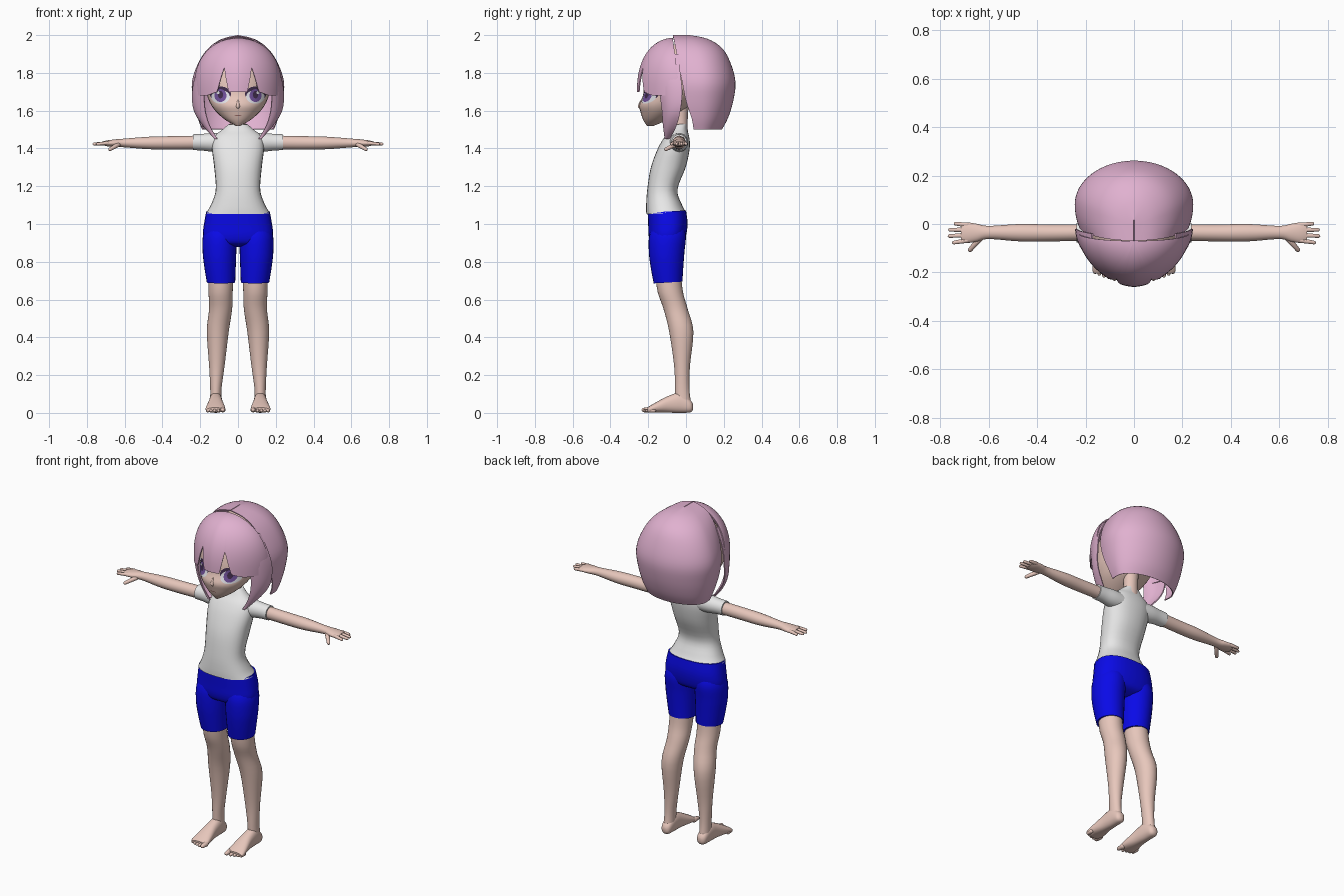
import bpy, bmesh, math
from mathutils import Vector
from mathutils.bvhtree import BVHTree

cube = bpy.data.objects.get("Cube")
if cube:
    bpy.data.objects.remove(cube, do_unlink=True)


def material(name, *rgb):
    m = bpy.data.materials.new(name)
    m.use_nodes = True
    m.diffuse_color = (*rgb, 1)
    m.node_tree.nodes["Principled BSDF"].inputs["Base Color"].default_value = (*rgb, 1)
    return m


SKIN = material("skin", .8, .57, .5)
HAIR = material("pink hair", .75, .44, .63)
WHITE = material("white cloth", .8, .8, .8)
BLUE = material("blue cloth", .003, .003, .8)
EYE = material("eye white", .8, .8, .85)
IRIS = material("purple iris", .16, .08, .32)
DARK = material("dark lash", .05, .025, .07)
LIP = material("mouth", .35, .16, .14)


def finish(name, bm, mat, mirror=False, recalc=True):
    bmesh.ops.remove_doubles(bm, verts=bm.verts, dist=.0004)
    if recalc:
        bmesh.ops.recalc_face_normals(bm, faces=bm.faces)
    me = bpy.data.meshes.new(name)
    bm.to_mesh(me)
    bm.free()
    me.materials.append(mat)
    me.shade_smooth()
    me.set_sharp_from_angle(angle=math.radians(45))
    ob = bpy.data.objects.new(name, me)
    bpy.context.collection.objects.link(ob)
    if mirror:
        ob.modifiers.new("Mirror", 'MIRROR').use_clip = False
    return ob


def smooth_rows(rows, steps=4):
    """Pass a smooth curve through rows of numbers."""
    out = []
    for i in range(len(rows) - 1):
        a, b, c, d = (rows[max(0, min(len(rows) - 1, i + k))] for k in (-1, 0, 1, 2))
        for s in range(steps):
            t = s / steps
            out.append([q + .5 * t * (r - p + t * (2*p - 5*q + 4*r - e + t * (3*(q - r) + e - p)))
                        for p, q, r, e in zip(a, b, c, d)])
    return out + [list(rows[-1])]


def power(v, p):
    return math.copysign(abs(v) ** (2 / p), v)


def grid(bm, rows, closed=False):
    vs = [[bm.verts.new(co) for co in row] for row in rows]
    for a, b in zip(vs, vs[1:]):
        n = len(a)
        for j in range(n if closed else n - 1):
            k = (j + 1) % n
            bm.faces.new((a[j], a[k], b[k], b[j]))
    return vs


def tube(name, axis, rows, mat, mirror=False, p=2, n=28, tilt=0):
    """Loft of rounded sections; a row is position, two centres, two radii."""
    rings = []
    for t, cu, cv, ru, rv in smooth_rows(rows):
        ring = []
        for j in range(n):
            a = math.tau * j / n
            u, v = cu + ru * power(math.cos(a), p), cv + rv * power(math.sin(a), p)
            ring.append({'x': (t, u, v), 'y': (u, t, v), 'z': (u, v, t + tilt * (v + .1))}[axis])
        rings.append(ring)
    bm = bmesh.new()
    vs = grid(bm, rings, True)
    bm.faces.new(vs[0])
    bm.faces.new(vs[-1])
    return finish(name, bm, mat, mirror)


def trunk(name, rows, mat, **kw):
    """Loft on x = 0; a row is height, half width, front, back."""
    return tube(name, 'z', [(z, 0, (f + b) / 2, w, (b - f) / 2) for z, w, f, b in rows], mat, **kw)


def shell(name, rows, mat, mirror=False):
    bm = bmesh.new()
    grid(bm, rows)
    bmesh.ops.remove_doubles(bm, verts=bm.verts, dist=.0004)
    bmesh.ops.recalc_face_normals(bm, faces=bm.faces)
    bmesh.ops.solidify(bm, geom=bm.faces[:], thickness=.006)
    return finish(name, bm, mat, mirror)


def digit(name, a, b, r, mat):
    """Finger or toe: a rounded tapering rod from a to b."""
    a, b = Vector(a), Vector(b)
    bm = bmesh.new()
    bmesh.ops.create_uvsphere(bm, u_segments=10, v_segments=8, radius=r)
    for v in bm.verts:
        if v.co.z > 0:
            v.co.xy *= .8
            v.co.z += (b - a).length - r
    bmesh.ops.rotate(bm, verts=bm.verts, matrix=(b - a).to_track_quat('Z', 'Y').to_matrix())
    bmesh.ops.translate(bm, verts=bm.verts, vec=a)
    return finish(name, bm, mat, True)


# Head and neck
head = trunk("head", [(1.52, .012, -.207, -.17), (1.55, .065, -.226, -.1), (1.59, .112, -.24, -.03),
                      (1.63, .142, -.248, .02), (1.68, .163, -.228, .06), (1.75, .172, -.218, .09),
                      (1.83, .165, -.195, .1), (1.9, .135, -.15, .08), (1.95, .07, -.1, .04)], SKIN)
tube("neck", 'z', [(1.47, 0, -.03, .046, .04), (1.55, 0, -.028, .04, .037), (1.64, 0, -.03, .045, .045)], SKIN)
digit_nose = trunk("nose", [(1.61, .008, -.247, -.22), (1.625, .012, -.255, -.22), (1.66, .004, -.238, -.22)],
                   SKIN, n=12)

# Facial features laid over the curve of the head
tree = BVHTree.FromObject(head, bpy.context.evaluated_depsgraph_get())


def decal(name, cx, cz, w, h, lift, mat, mirror=True):
    rows = []
    for k in range(6):
        row = []
        for j in range(25):
            a = math.tau * j / 24
            x, z = cx + w * k / 5 * math.cos(a), cz + h * k / 5 * math.sin(a)
            hit = tree.ray_cast(Vector((x, -1, z)), Vector((0, 1, 0)))[0]
            row.append((x, (hit.y if hit else -.1) - lift, z))
        rows.append(row)
    bm = bmesh.new()
    grid(bm, rows)
    for f in bm.faces:
        f.normal_update()
        if f.normal.y > 0:
            f.normal_flip()
    finish(name, bm, mat, mirror, recalc=False)


decal("lash", .093, 1.688, .056, .04, .002, DARK)
decal("eye_white", .092, 1.673, .049, .036, .004, EYE)
decal("iris", .093, 1.68, .032, .034, .006, IRIS)
decal("pupil", .093, 1.685, .014, .02, .007, DARK)
decal("eye_glint", .106, 1.695, .008, .008, .008, EYE)
decal("mouth", 0, 1.575, .02, .0025, .002, LIP, False)

# Rear bob, open at the front: height, half width, front edge, back, centre
rows = []
for z, w, f, b, c in smooth_rows([(1.5, .19, .04, .19, .08), (1.56, .213, .03, .222, .08), (1.65, .235, .0, .25, .08),
                                  (1.75, .244, -.02, .262, .08), (1.85, .212, -.04, .237, .07),
                                  (1.93, .158, -.055, .192, .05), (1.98, .085, -.065, .115, .02),
                                  (2, .002, -.07, .02, -.01)]):
    end = math.acos(max(-1, (f - c) / .25))
    row = []
    for j in range(41):
        a = end * (j / 20 - 1)
        y = math.cos(a)
        row.append((w * math.sin(a), c + y * (b - c if y > 0 else .25), z))
    rows.append(row)
shell("rear_bob", rows, HAIR)

# Fringe: a pointed dome whose lower edge has a notch above each eye
EDGE = [(0, 1.7), (.05, 1.7), (.078, 1.83), (.11, 1.7), (.165, 1.68), (.3, 1.68)]


def edge(x):
    for (a, za), (b, zb) in zip(EDGE, EDGE[1:]):
        if x <= b:
            return za + (zb - za) * (x - a) / (b - a)
    return EDGE[-1][1]


def dome(a, z):
    h = min(1, max(0, (z - 1.68) / .305))
    s = math.sqrt(1 - h ** 2.7)
    return (.234 * s * power(math.sin(a), 1.75),
            -.03 - .04 * h - (.23 - .04 * h) * s * power(max(0, math.cos(a)), 1.75), z)


rows = []
for j in range(97):
    a = math.pi / 2 * (j / 48 - 1)
    low = edge(abs(dome(a, 1.74)[0]))
    rows.append([dome(a, low + (1.985 - low) * math.sin(math.pi / 2 * k / 16)) for k in range(17)])
shell("fringe", rows, HAIR)

# Side locks: height, rear edge, front edge
rows = []
for z, bx, by, fx, fy in smooth_rows([(1.9, .175, -.04, .13, -.14), (1.8, .222, -.03, .17, -.145),
                                      (1.7, .243, -.02, .18, -.14), (1.6, .234, -.03, .174, -.128),
                                      (1.52, .185, -.05, .15, -.122), (1.45, .115, -.085, .108, -.112)]):
    rows.append([(bx + (fx - bx) * t + .05 * t * (1 - t), by + (fy - by) * t - .05 * t * (1 - t), z)
                 for t in (k / 8 for k in range(9))])
shell("side_lock", rows, HAIR, True)

# Shirt
trunk("shirt", [(1.058, .17, -.21, .0), (1.1, .145, -.211, -.022), (1.18, .118, -.206, -.045),
                (1.3, .126, -.187, .0), (1.4, .138, -.15, .02), (1.46, .128, -.115, .016),
                (1.495, .085, -.085, .006), (1.525, .05, -.068, .005)], WHITE, p=2.3, tilt=.05)
tube("sleeve", 'x', [(.06, -.04, 1.43, .05, .05), (.13, -.037, 1.432, .048, .05),
                     (.19, -.036, 1.433, .042, .044), (.238, -.036, 1.433, .041, .042)], WHITE, True)

# Arms and hands
tube("arm", 'x', [(.2, -.035, 1.432, .034, .036), (.35, -.037, 1.43, .035, .035), (.47, -.036, 1.429, .036, .033),
                  (.6, -.035, 1.429, .027, .023), (.65, -.036, 1.428, .037, .02), (.69, -.036, 1.427, .042, .016),
                  (.715, -.036, 1.427, .034, .01)], SKIN, True)
for i, (y, tip_y, tip_x) in enumerate([(-.068, -.078, .752), (-.046, -.05, .77), (-.024, -.024, .768), (-.004, .002, .745)]):
    digit(f"finger_{i + 1}", (.69, y, 1.428), (tip_x, tip_y, 1.423), .0105, SKIN)
digit("thumb", (.635, -.058, 1.42), (.683, -.113, 1.392), .013, SKIN)

# Shorts
trunk("shorts_seat", [(1.066, .168, -.203, .0), (1.0, .18, -.2, .008), (.94, .185, -.197, .002),
                      (.9, .165, -.18, -.015), (.88, .08, -.13, -.06)], BLUE, p=2.4, tilt=.06)
tube("shorts_leg", 'z', [(1.01, .085, -.097, .07, .07), (.94, .096, -.098, .089, .097), (.85, .098, -.102, .089, .094),
                         (.77, .095, -.1, .083, .086), (.69, .09, -.095, .075, .076)], BLUE, True, tilt=.06)

# Legs and feet
tube("leg", 'z', [(.74, .09, -.095, .066, .068), (.64, .092, -.083, .064, .067), (.55, .092, -.055, .061, .064),
                  (.43, .107, -.025, .058, .064), (.25, .112, -.021, .041, .042), (.13, .117, -.02, .03, .038),
                  (.05, .118, -.015, .03, .042)], SKIN, True)
tube("foot", 'y', [(.037, .118, .032, .012, .014), (.022, .118, .036, .028, .033), (-.03, .118, .053, .034, .053),
                   (-.09, .118, .046, .038, .045), (-.15, .119, .031, .048, .03), (-.19, .12, .02, .052, .018),
                   (-.205, .12, .016, .046, .012)], SKIN, True, p=2.3)
for i in range(5):
    x = (.08, .104, .124, .143, .16)[i]
    r = .015 if i == 0 else .011
    digit(f"toe_{i + 1}", (x, -.19 + .005 * i, r + .002), (x, -.235 + .007 * i, r), r, SKIN)
